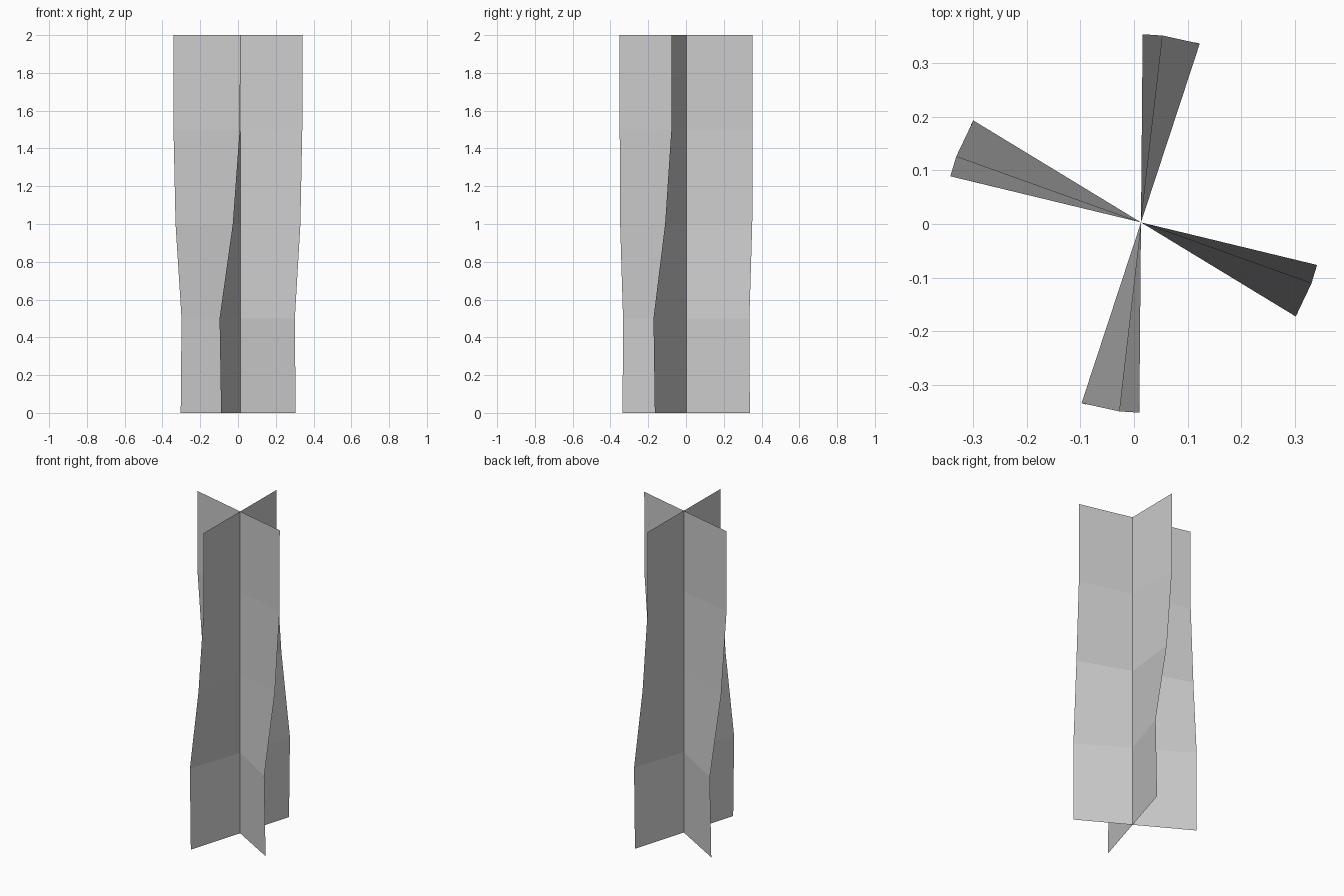
import bpy
import bmesh
from math import radians, cos, sin

if "Cube" in bpy.data.objects:
    bpy.data.objects.remove(bpy.data.objects["Cube"])

# Shared axis, and twist (degrees) of the crossed sheets at each height
AXIS = (0.013, 0.003)
LEVELS = [(0.0, -16.3), (0.5, -17.7), (1.0, -6.1), (1.5, -0.2), (2.0, 0.0)]


def twisted_sheet(name, angle, reach_back, reach_front):
    """Thin upright sheet through the axis, turned a little at each level."""
    bm = bmesh.new()
    rows = []
    for z, twist in LEVELS:
        a = radians(angle + twist)
        rows.append([bm.verts.new((AXIS[0] + r * cos(a), AXIS[1] + r * sin(a), z))
                     for r in (-reach_back, 0.0, reach_front)])
    for low, high in zip(rows, rows[1:]):
        for i in range(2):
            bm.faces.new((low[i], low[i + 1], high[i + 1], high[i]))
    mesh = bpy.data.meshes.new(name)
    bm.to_mesh(mesh)
    bm.free()
    obj = bpy.data.objects.new(name, mesh)
    bpy.context.collection.objects.link(obj)
    return obj


# Two crossed sheets, left-right and front-back
twisted_sheet("side_sheet", -13.6, 0.365, 0.337)
twisted_sheet("front_back_sheet", 89.5, 0.354, 0.35)
